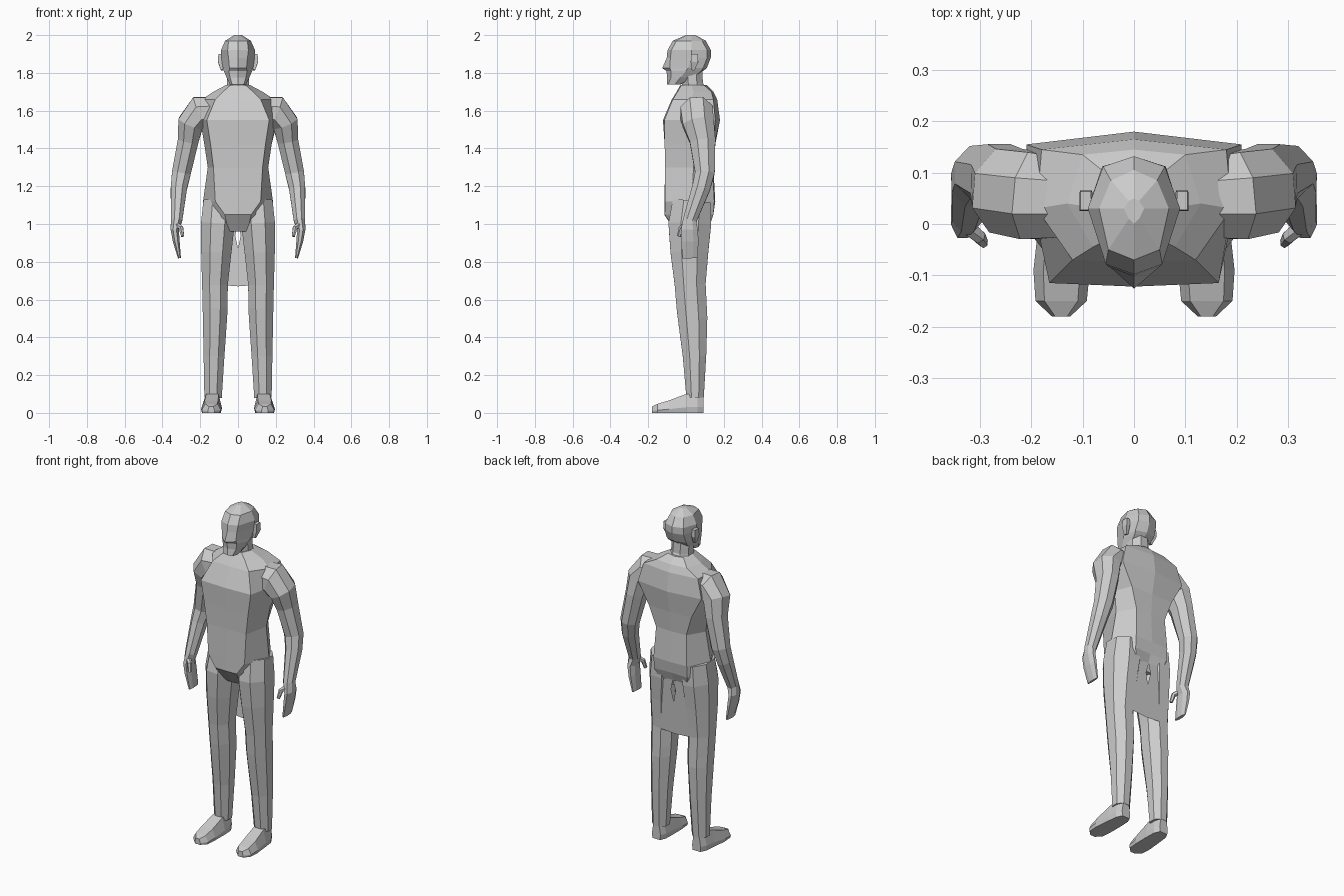
import bpy, bmesh, math
from mathutils import Vector


def make(name, rings, mirror=False):
    """Skin a list of equal-length vertex rings, capping both ends."""
    bm = bmesh.new()
    loops = [[bm.verts.new(p) for p in r] for r in rings]
    n = len(loops[0])
    for a, b in zip(loops, loops[1:]):
        for i in range(n):
            j = (i + 1) % n
            bm.faces.new((a[i], a[j], b[j], b[i]))
    bm.faces.new(loops[0])
    bm.faces.new(loops[-1])
    bmesh.ops.recalc_face_normals(bm, faces=bm.faces)
    return finish(name, bm, mirror)


def finish(name, bm, mirror):
    me = bpy.data.meshes.new(name)
    bm.to_mesh(me)
    bm.free()
    ob = bpy.data.objects.new(name, me)
    bpy.context.collection.objects.link(ob)
    if mirror:
        m = ob.modifiers.new("Mirror", "MIRROR")
        m.use_mirror_merge = False
    return ob


def body_ring(z, yfc, fw, yf, sw, ys, bw, yb, ybc):
    """Symmetric 8-point level: front centre, front, side, back, back centre."""
    half = [(fw, yf), (sw, ys), (bw, yb)]
    pts = [(0, yfc)] + half + [(0, ybc)] + [(-x, y) for x, y in reversed(half)]
    return [(x, y, z) for x, y in pts]


def tube(name, path, sides=8, mirror=True):
    """Limb along points (x, y, z, side radius, depth radius)."""
    P = [Vector(p[:3]) for p in path]
    rings = []
    for i, p in enumerate(path):
        t = (P[min(i + 1, len(P) - 1)] - P[max(i - 1, 0)]).normalized()
        u = t.cross(Vector((0, 1, 0))).normalized()
        v = u.cross(t)
        k = 1 / math.cos(math.pi / sides)
        rings.append([])
        for s in range(sides):
            a = 2 * math.pi * (s + 0.5) / sides
            rings[-1].append(P[i] + u * (k * p[3] * math.cos(a)) + v * (k * p[4] * math.sin(a)))
    return make(name, rings, mirror)


# Torso, from crotch to neck base
make("torso", [body_ring(*r) for r in [
    (0.96, -.055, .05, -.05, .15, .02, .08, .115, .10),
    (1.05, -.115, .07, -.113, .185, .03, .11, .145, .14),
    (1.12, -.115, .12, -.11, .185, .03, .11, .15, .155),
    (1.30, -.11, .13, -.11, .16, .04, .10, .14, .145),
    (1.42, -.113, .145, -.113, .178, .05, .14, .15, .155),
    (1.55, -.122, .165, -.115, .20, .05, .21, .155, .18),
    (1.66, -.075, .12, -.07, .19, .03, .18, .145, .165),
    (1.70, -.05, .08, -.045, .13, .04, .10, .135, .145),
    (1.735, -.03, .04, -.025, .065, .03, .05, .095, .11)]])

# Neck
tube("neck", [(0, .045, 1.68, .07, .075), (0, .035, 1.74, .058, .055),
              (0, .03, 1.83, .056, .055)], mirror=False)

# Head with nose and jaw
make("head", [body_ring(*r) for r in [
    (1.738, -.10, .03, -.095, .042, -.06, .035, -.035, -.03),
    (1.775, -.10, .042, -.08, .06, -.03, .05, .04, .05),
    (1.81, -.103, .048, -.08, .075, 0, .06, .08, .09),
    (1.825, -.126, .045, -.085, .08, .01, .065, .09, .11),
    (1.88, -.102, .05, -.083, .088, .03, .062, .112, .131),
    (1.92, -.098, .055, -.078, .09, .03, .06, .112, .132),
    (1.97, -.07, .05, -.05, .068, .03, .045, .085, .105),
    (2.0, 0, .01, .01, .02, .03, .01, .045, .05)]])

# Ears
tube("ear", [(.094, .045, 1.90, .010, .018), (.094, .045, 1.86, .012, .020),
             (.085, .035, 1.815, .006, .010)], sides=4)

# Arms with flat hands
tube("arm", [
    (.11, .05, 1.595, .075, .075), (.20, .055, 1.59, .088, .085),
    (.25, .065, 1.535, .068, .083), (.264, .088, 1.44, .055, .068),
    (.30, .10, 1.27, .050, .052), (.313, .08, 1.19, .043, .048),
    (.325, .02, 1.02, .030, .036), (.335, .018, .97, .022, .045),
    (.327, .02, .91, .018, .046), (.31, .022, .82, .008, .040)])
tube("thumb", [(.33, 0, 1.0, .014, .014), (.302, -.025, .98, .012, .012),
               (.293, -.037, .935, .008, .009)], sides=6)

# Legs
tube("leg", [
    (.10, .03, 1.12, .083, .10), (.107, .02, 1.0, .089, .113),
    (.115, .018, .85, .080, .10), (.122, .022, .68, .068, .082),
    (.121, .030, .56, .066, .08), (.122, .035, .50, .064, .078),
    (.127, .045, .30, .055, .062), (.132, .048, .08, .046, .046)])

# Feet, lofted from heel to toe: depth, centre, half width, height
make("foot", [[(c + k * w, y, f * h) for k, f in
               ((-.9, 0), (-1, .3), (-.65, 1), (.65, 1), (1, .3), (.9, 0))]
              for y, c, w, h in [
    (.092, .133, .028, .10), (.06, .134, .045, .105), (.0, .136, .05, .10),
    (-.09, .141, .055, .066), (-.15, .142, .05, .048), (-.18, .142, .018, .034)]], True)

# Thin rear panel bridging the legs, with a slit below the seat
bm = bmesh.new()
bm.faces.new([bm.verts.new((x, .105 + (z - .68) * .06, z)) for x, z in
              ((0, .67), (.13, .68), (.13, 1.0), (0, 1.0), (.015, .94), (0, .87))])
finish("rear_panel", bm, True)
